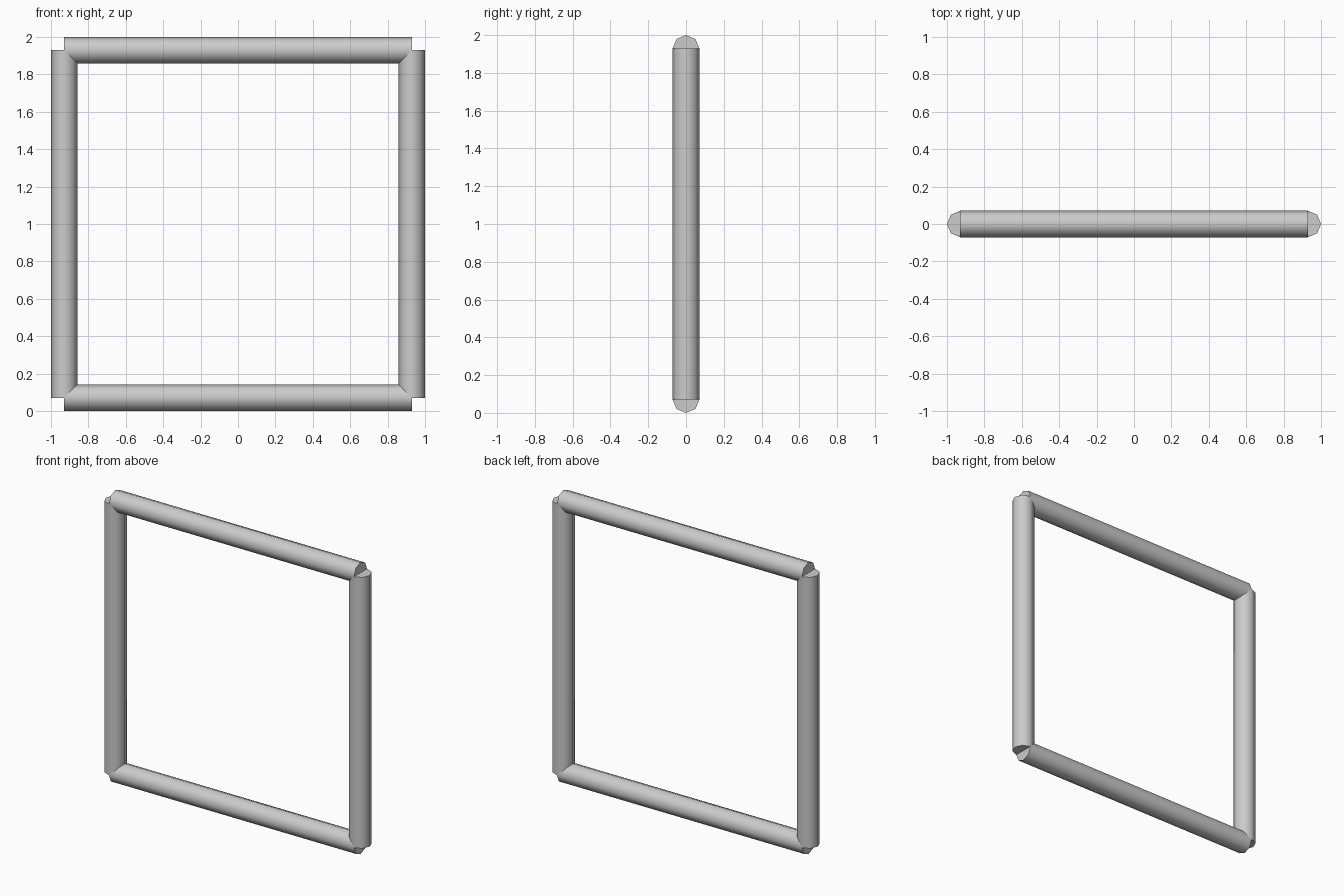
import bpy
from math import pi, radians

if "Cube" in bpy.data.objects:
    bpy.data.objects.remove(bpy.data.objects["Cube"])

R = 0.071          # tube radius
C = 1.0 - R        # distance of tube axes from the frame centre


def tube(name, location, rotation=(0, 0, 0)):
    # eight-sided tube, smooth along its length with flat end caps
    bpy.ops.mesh.primitive_cylinder_add(vertices=8, radius=R, depth=2 * C,
                                        location=location, rotation=rotation)
    obj = bpy.context.object
    obj.name = name
    bpy.ops.object.shade_smooth_by_angle(angle=radians(60))
    return obj


# upright posts
for side, x in (("left", -C), ("right", C)):
    tube(side + "_post", (x, 0, 1))

# horizontal rails
for side, z in (("bottom", 1 - C), ("top", 1 + C)):
    tube(side + "_rail", (0, 0, z), (0, pi / 2, 0))
